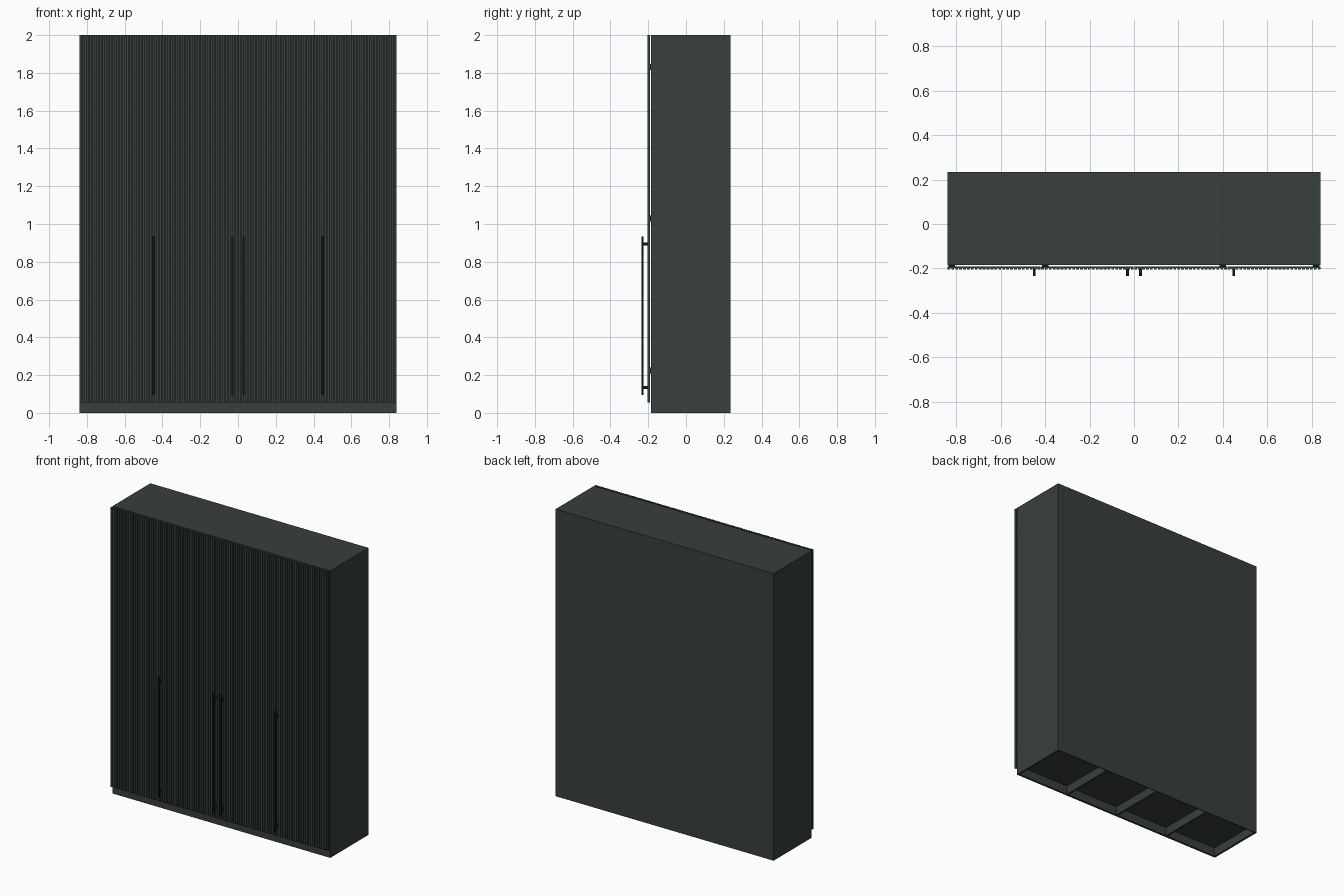
import bpy, bmesh

if "Cube" in bpy.data.objects:
    bpy.data.objects.remove(bpy.data.objects["Cube"])


def material(name, rgb):
    m = bpy.data.materials.new(name)
    m.diffuse_color = (*rgb, 1)
    m.use_nodes = True
    m.node_tree.nodes["Principled BSDF"].inputs["Base Color"].default_value = m.diffuse_color
    return m


GREY = material("dark green grey", (0.040, 0.050, 0.048))
BLACK = material("black metal", (0.008, 0.009, 0.009))


def finish(bm, name, mat):
    bmesh.ops.recalc_face_normals(bm, faces=bm.faces)
    me = bpy.data.meshes.new(name)
    bm.to_mesh(me)
    bm.free()
    me.materials.append(mat)
    ob = bpy.data.objects.new(name, me)
    bpy.context.collection.objects.link(ob)
    return ob


def boxes(name, mat, *bounds):
    """One object from boxes given as (x0, x1, y0, y1, z0, z1)."""
    bm = bmesh.new()
    for x0, x1, y0, y1, z0, z1 in bounds:
        vs = bmesh.ops.create_cube(bm, size=1)["verts"]
        for v in vs:
            v.co = (x1 if v.co.x > 0 else x0,
                    y1 if v.co.y > 0 else y0,
                    z1 if v.co.z > 0 else z0)
    return finish(bm, name, mat)


W, F, B = 0.84, -0.184, 0.235      # half width, carcass front and back
T = 0.015                          # board thickness
Z0, TOP = 0.055, 2.0               # plinth height, overall height
BACK = B - 0.006

# Carcass
for side, s in (("left", -1), ("right", 1)):
    a, b = sorted((s * W, s * (W - T)))
    boxes(side + "_side_panel", GREY, (a, b, F, BACK, 0, TOP - T))
boxes("top_panel", GREY, (-W, W, F, BACK, TOP - T, TOP))
boxes("back_panel", GREY, (-W, W, BACK, B, 0, TOP))
boxes("bottom_panel", GREY, (-W + T, W - T, F, BACK, Z0 + 0.005, Z0 + 0.005 + T))
boxes("plinth_front", GREY, (-W + T, W - T, F, F + T, 0, Z0 + 0.005))

# Dividers, running through the open plinth
for i, x in enumerate((-0.42, 0, 0.42)):
    boxes(f"divider_{i + 1}", GREY,
          (x - T / 2, x + T / 2, F, BACK, Z0 + 0.005 + T, TOP - T),
          (x - T / 2, x + T / 2, F + T, BACK, 0, Z0 + 0.005))


# Fluted doors: a toothed plan profile pulled upwards
def fluted_door(name, x0, x1, slats=24):
    back, groove, face = -0.191, -0.197, -0.205
    pitch = (x1 - x0) / (slats - 0.3)
    pts = [(x1, back), (x0, back)]
    for i in range(slats):
        a = x0 + i * pitch
        b = a + 0.7 * pitch
        if i:
            pts.append((a, groove))
        pts += [(a, face), (b, face)]
        if i < slats - 1:
            pts.append((b, groove))
    bm = bmesh.new()
    f = bm.faces.new([bm.verts.new((x, y, Z0)) for x, y in pts])
    up = bmesh.ops.extrude_face_region(bm, geom=[f])["geom"]
    for v in up:
        if isinstance(v, bmesh.types.BMVert):
            v.co.z = TOP
    return finish(bm, name, GREY)


GAP = 0.0015
for i in range(4):
    x0 = -W + 0.42 * i
    fluted_door(f"door_{i + 1}", x0 + (GAP if i else 0),
                x0 + 0.42 - (GAP if i < 3 else 0))

    # Long bar handle on two posts
    hx = (-0.449, -0.029, 0.029, 0.449)[i]
    h = 0.006
    boxes(f"handle_{i + 1}", BLACK,
          (hx - h, hx + h, -0.235, -0.226, 0.095, 0.935),
          *[(hx - h, hx + h, -0.226, -0.200, z - 0.008, z + 0.008)
            for z in (0.135, 0.895)])

    # Hinges bridging the gap to the carcass
    kx = (-0.82, -0.40, 0.40, 0.82)[i]
    boxes(f"hinges_{i + 1}", BLACK,
          *[(kx - 0.015, kx + 0.015, -0.192, F + 0.002, z - 0.016, z + 0.016)
            for z in (0.225, 1.03, 1.83)])
